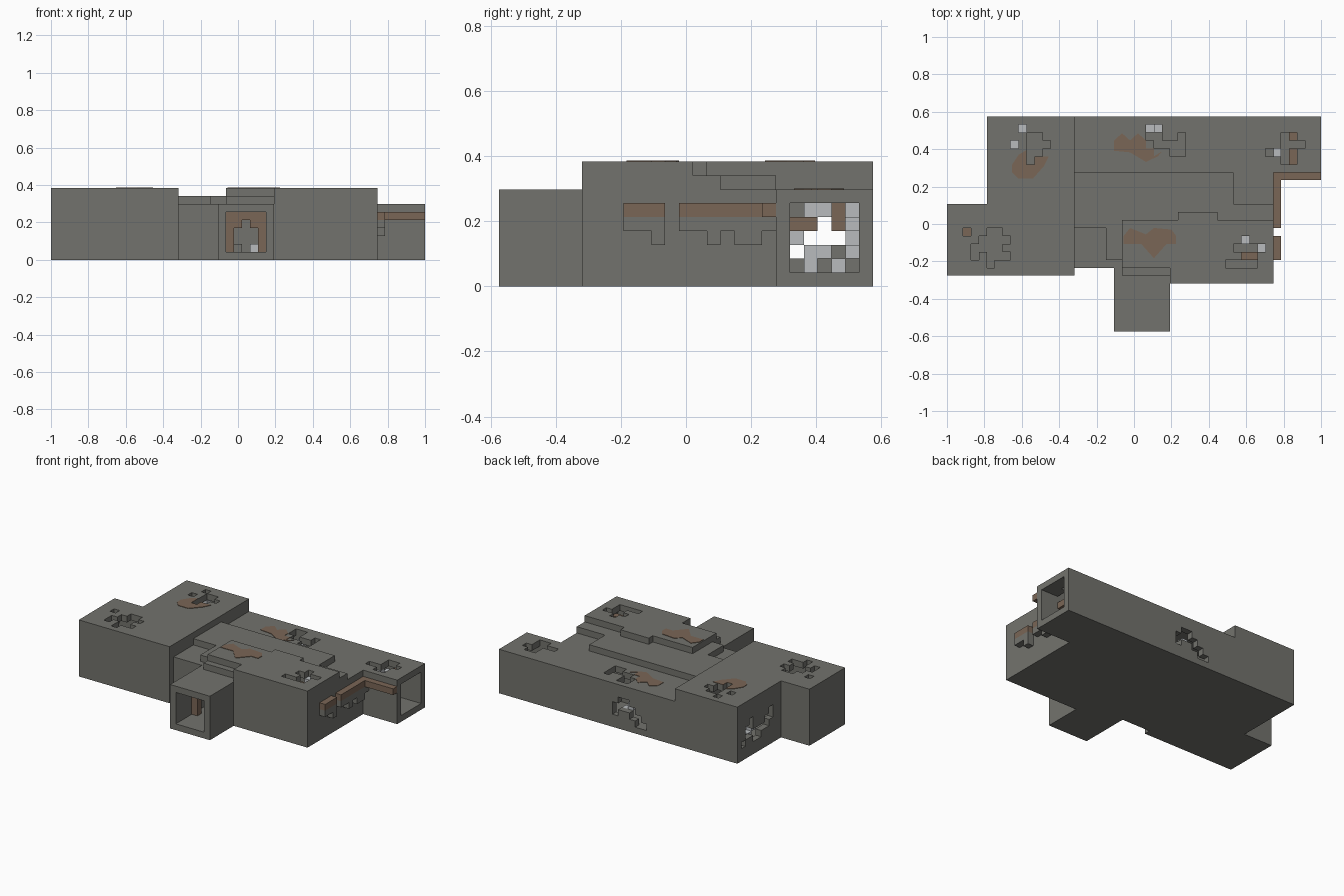
import bpy
import bmesh
from mathutils import Vector

if "Cube" in bpy.data.objects:
    bpy.data.objects.remove(bpy.data.objects["Cube"], do_unlink=True)

U = 2 / 47                                # side of one building block
ORIGIN = Vector((-1, -13.5 * U, 0))


def material(name, rgb):
    m = bpy.data.materials.new(name)
    m.use_nodes = True
    m.diffuse_color = (*rgb, 1)
    bsdf = m.node_tree.nodes["Principled BSDF"]
    bsdf.inputs["Base Color"].default_value = (*rgb, 1)
    bsdf.inputs["Roughness"].default_value = 0.9
    return m


STONE = material("grey stone", (0.171, 0.171, 0.153))
WOOD = material("brown wood", (0.195, 0.133, 0.093))
WEB = material("pale web", (0.48, 0.50, 0.515))


def box(x0, x1, y0, y1, z0, z1):
    return {(x, y, z) for x in range(x0, x1) for y in range(y0, y1) for z in range(z0, z1)}


def pattern(a, b, rows):
    """Marked cells of a drawing whose top left cell is (a, b)."""
    return [(a + i, b - j) for j, row in enumerate(rows) for i, c in enumerate(row) if c == "#"]


# Outer masses
stone = box(5, 16, 7, 27, 0, 9)           # left block
stone |= box(0, 5, 7, 16, 0, 9)           # left wing
stone |= box(16, 41, 8, 27, 0, 7)         # middle and back corridor
stone |= box(41, 47, 20, 27, 0, 7)        # right wing
stone |= box(21, 28, 0, 8, 0, 7)          # porch
stone |= box(28, 41, 6, 8, 0, 9)          # right block front
stone |= box(16, 36, 13, 20, 7, 8)        # lower roof step
stone |= box(20, 41, 9, 16, 7, 8)
stone |= box(22, 28, 7, 9, 7, 8)
stone |= box(28, 41, 8, 9, 7, 8)
stone |= box(22, 41, 8, 14, 8, 9)         # upper roof step
stone |= box(29, 34, 14, 15, 8, 9)

# Rooms and passages
stone -= box(6, 47, 21, 26, 1, 6)         # back corridor, open to the right
stone -= box(6, 15, 8, 26, 1, 8)          # left room
stone -= box(1, 15, 8, 15, 1, 8)          # left wing room
stone -= box(22, 27, 0, 13, 1, 6)         # porch passage
stone -= box(17, 40, 9, 13, 1, 6)         # middle room
stone -= box(29, 40, 7, 13, 1, 8)         # right room

# Broken gaps in the roofs
ROOF_GAPS = [
    (8, 25, 8, [".#...", "..##.", "#.###", "..##.", "..#.."]),
    (25, 25, 6, ["##...", "##..#", ".####", "...##"]),
    (40, 24, 6, ["..##.", "..###", "####.", "..##."]),
    (2, 12, 8, ["#..##.", "..####", ".####.", ".#.###", "...#.."]),
    (35, 11, 8, ["..#..", ".####", "..##.", "####."]),
]
for a, b, z, rows in ROOF_GAPS:
    stone -= {(x, y, z) for x, y in pattern(a, b, rows)}

# Broken gaps in the left wall and the back wall
stone -= {(5, y, z) for y, z in pattern(18, 5, ["#....#..", "##...##.", ".######.", "...##..#"])}
stone -= {(x, 26, z) for x, z in pattern(21, 4, ["...##.", "..####", ".##..#", "##...."])}

# Wall brackets on the right side: stone below, wood on top
stone |= box(41, 42, 9, 12, 4, 5) | box(41, 42, 13, 20, 4, 5)
stone |= box(41, 42, 11, 12, 3, 4) | box(41, 42, 15, 16, 3, 4) | box(41, 42, 17, 19, 3, 4)
rails = box(41, 42, 9, 12, 5, 6) | box(41, 42, 13, 20, 5, 6) | box(42, 47, 19, 20, 5, 6)

# Rubble on the porch floor
stone |= {(23, 6, 1)}

# Wooden arch in the porch
arch = box(22, 27, 4, 5, 1, 6) - box(23, 26, 4, 5, 1, 4) - {(24, 4, 4)}

# Fallen beams inside
beams = box(43, 44, 24, 25, 4, 6) | box(43, 44, 21, 23, 4, 5)
beams |= box(37, 39, 9, 10, 7, 8) | {(2, 12, 7)}

# Webs
webs = {(41, y, z) for y, z in pattern(22, 5, ["##..", "...#", "....", "##..", "#.#."])}
webs |= {(9, 25, 7), (8, 23, 7), (26, 25, 5), (37, 11, 7), (39, 10, 7), (25, 5, 1)}
webs |= {(6, 22, 2), (6, 21, 3), (24, 25, 3), (25, 25, 2)}

PARTS = [("stone_shell", stone, STONE), ("side_rails", rails, WOOD), ("porch_arch", arch, WOOD),
         ("fallen_beams", beams, WOOD), ("webs", webs, WEB)]
SOLID = set().union(*(cells for _, cells, _ in PARTS))


def finish(name, bm, mat):
    mesh = bpy.data.meshes.new(name)
    bm.to_mesh(mesh)
    bm.free()
    mesh.materials.append(mat)
    ob = bpy.data.objects.new(name, mesh)
    bpy.context.collection.objects.link(ob)


def build(name, cells, mat):
    """Skin the open sides of the blocks and merge flat areas."""
    bm = bmesh.new()
    verts = {}
    for cell in sorted(cells):
        for axis in range(3):
            for side in (0, 1):
                near = list(cell)
                near[axis] += 2 * side - 1
                if tuple(near) in SOLID:
                    continue
                u, v = (axis + 1) % 3, (axis + 2) % 3
                ring = []
                for du, dv in ((0, 0), (1, 0), (1, 1), (0, 1)):
                    p = list(cell)
                    p[axis] += side
                    p[u] += du
                    p[v] += dv
                    p = tuple(p)
                    if p not in verts:
                        verts[p] = bm.verts.new(ORIGIN + Vector(p) * U)
                    ring.append(verts[p])
                bm.faces.new(ring if side else ring[::-1])
    bmesh.ops.dissolve_limit(bm, angle_limit=0.01, verts=bm.verts[:], edges=bm.edges[:])
    finish(name, bm, mat)


for part in PARTS:
    build(*part)


def patch(name, z, outline):
    """Thin wooden stain lying on a roof, outline in blocks."""
    bm = bmesh.new()
    face = bm.faces.new([bm.verts.new(ORIGIN + Vector((x, y, z)) * U) for x, y in outline])
    face.normal_update()
    if face.normal.z < 0:
        face.normal_flip()
    top = bmesh.ops.extrude_face_region(bm, geom=[face])["geom"]
    bmesh.ops.translate(bm, vec=(0, 0, 0.003), verts=[v for v in top if isinstance(v, bmesh.types.BMVert)])
    bmesh.ops.recalc_face_normals(bm, faces=bm.faces[:])
    finish(name, bm, mat=WOOD)


patch("left_roof_stain", 9, [(8.2, 21), (9, 22.2), (10, 22.8), (10, 21), (11, 21), (11, 22), (12, 22),
                             (12.8, 22), (12.2, 20.8), (10.8, 19.2), (9, 19.2), (8.2, 20)])
patch("back_roof_stain", 7, [(21, 24), (22, 24.9), (23, 24), (24, 24.9), (25, 24), (25, 23), (26, 23),
                             (26, 22), (27, 22.6), (26.5, 22), (25, 21.3), (23, 22.5), (21, 22.7)])
patch("right_roof_stain", 9, [(22.2, 12), (23, 13), (25, 12.2), (26, 13), (28.2, 12.8), (28.8, 12),
                              (28.8, 11), (27.6, 11), (26, 9.2), (24.4, 11), (22.2, 11)])
